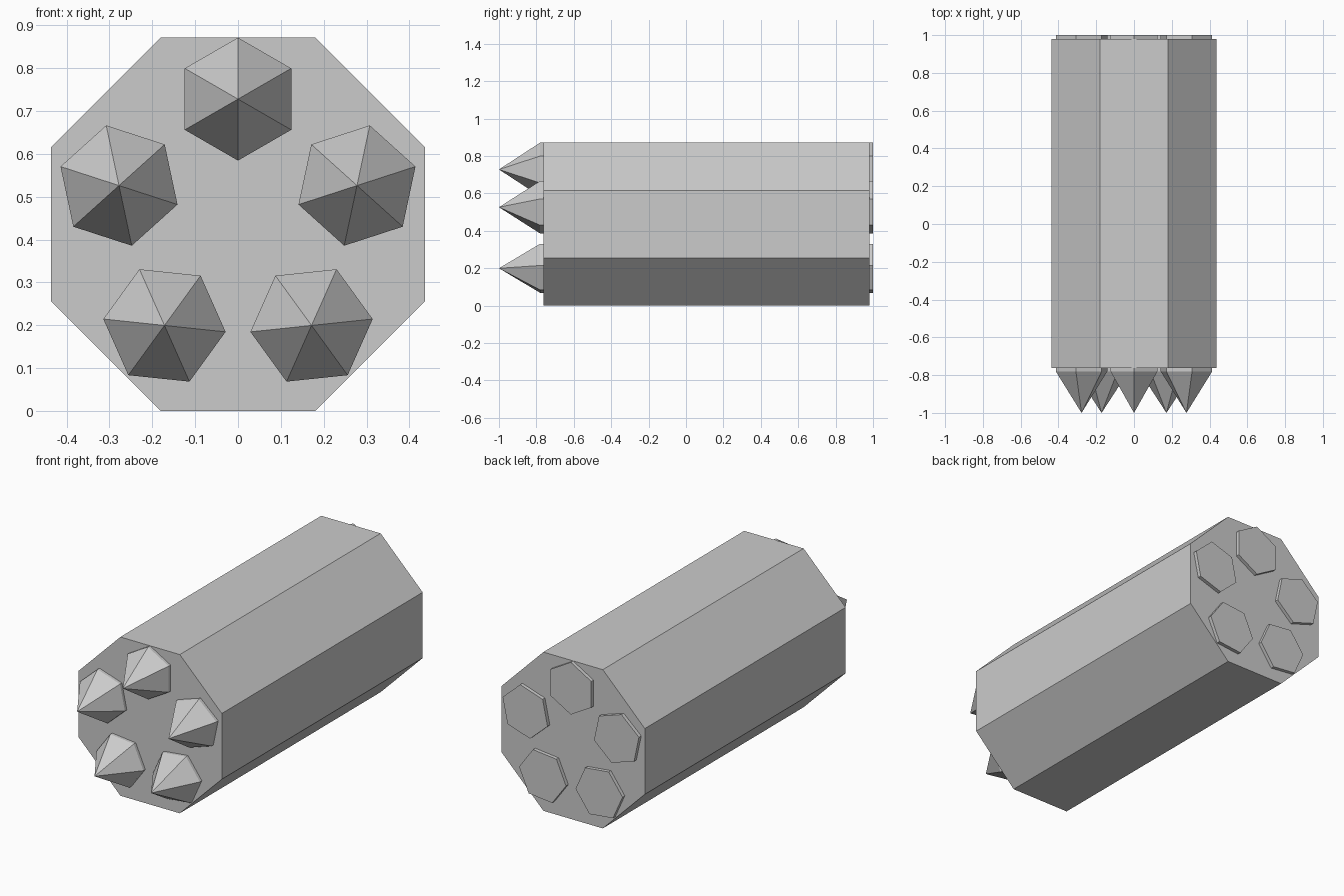
import bpy, bmesh
from math import sin, cos, pi, radians

if "Cube" in bpy.data.objects:
    bpy.data.objects.remove(bpy.data.objects["Cube"])

CZ = 0.436  # height of the pod axis


def prism(name, sides, radius, start, cx, cz, y_front, y_back, tip_y=None):
    """Flat-sided bar along y, with an optional pointed front."""
    bm = bmesh.new()
    rings = []
    for y in (y_front, y_back):
        rings.append([bm.verts.new((cx + radius * cos(start + 2 * pi * i / sides), y,
                                    cz + radius * sin(start + 2 * pi * i / sides)))
                      for i in range(sides)])
    front, back = rings
    bm.faces.new(back)
    if tip_y is None:
        bm.faces.new(front[::-1])
    else:
        tip = bm.verts.new((cx, tip_y, cz))
    for i in range(sides):
        j = (i + 1) % sides
        bm.faces.new((front[i], front[j], back[j], back[i]))
        if tip_y is not None:
            bm.faces.new((tip, front[j], front[i]))
    bmesh.ops.recalc_face_normals(bm, faces=bm.faces)
    mesh = bpy.data.meshes.new(name)
    bm.to_mesh(mesh)
    bm.free()
    obj = bpy.data.objects.new(name, mesh)
    bpy.context.collection.objects.link(obj)
    return obj


# Octagonal pod body, flat side down
prism("pod_body", 8, CZ / cos(pi / 8), pi / 8, 0, CZ, -0.763, 0.98)

# Five pointed hexagonal rockets running through the pod
for k in range(5):
    a = radians(90 + 72 * k)
    prism(f"rocket_{k + 1}", 6, 0.1435, a,
          0.292 * cos(a), CZ + 0.292 * sin(a), -0.78, 1.0, tip_y=-1.0)
